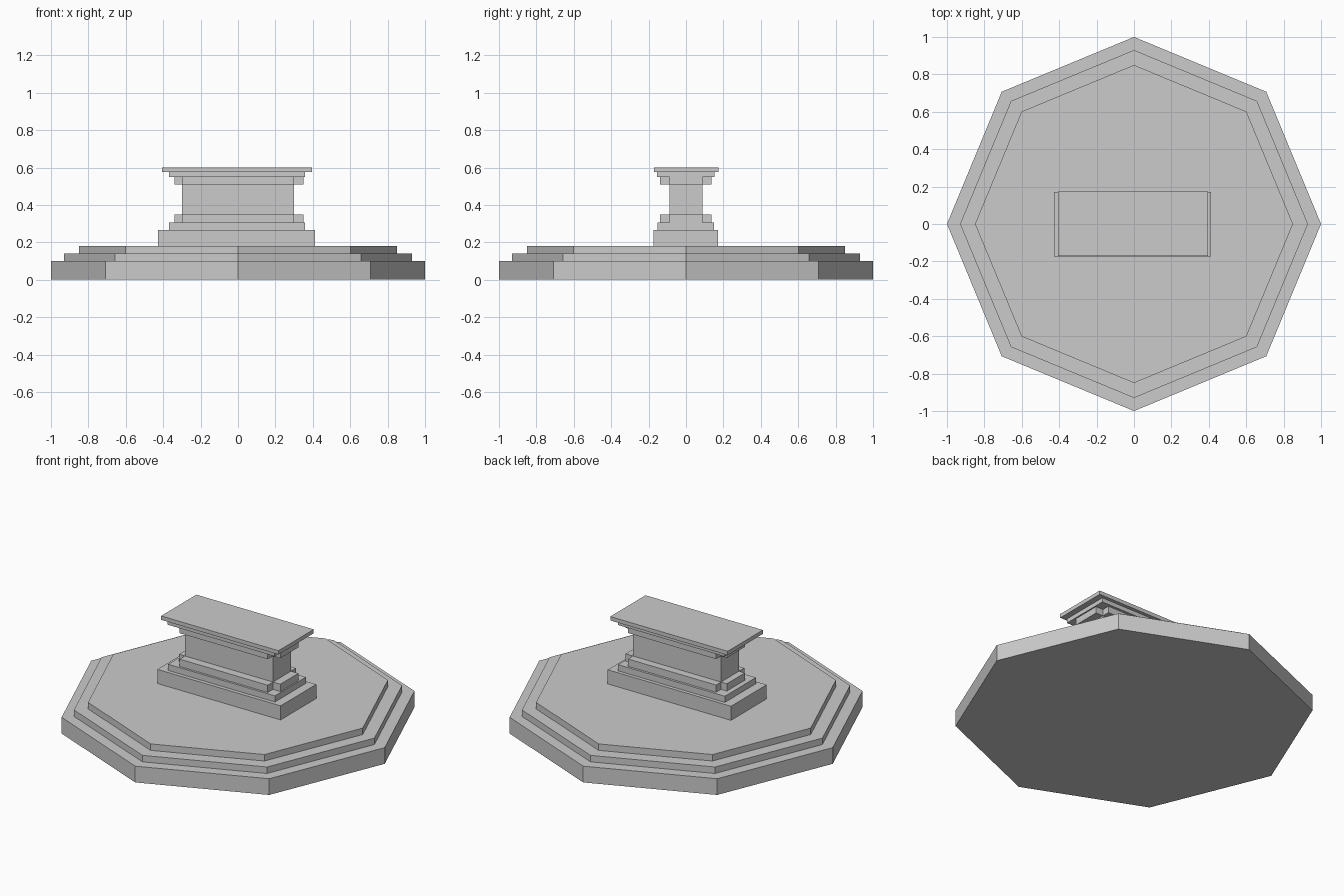
import bpy

if "Cube" in bpy.data.objects:
    bpy.data.objects.remove(bpy.data.objects["Cube"])


def box(name, x0, x1, y0, y1, z0, z1):
    bpy.ops.mesh.primitive_cube_add(
        size=1, location=((x0 + x1) / 2, (y0 + y1) / 2, (z0 + z1) / 2))
    ob = bpy.context.object
    ob.name = name
    ob.scale = (x1 - x0, y1 - y0, z1 - z0)
    bpy.ops.object.transform_apply(location=False, rotation=False, scale=True)


def octagon(name, radius, z0, z1):
    # vertices lie on the x and y axes
    bpy.ops.mesh.primitive_cylinder_add(
        vertices=8, radius=radius, depth=z1 - z0, location=(0, 0, (z0 + z1) / 2))
    bpy.context.object.name = name


# Stepped octagonal platform
for i, (r, z0, z1) in enumerate([(1, 0, .10), (.93, .10, .14), (.85, .14, .18)]):
    octagon(f"platform_step_{i + 1}", r, z0, z1)

# Pedestal: plinth, shaft and cap
box("plinth", -.427, .413, -.175, .172, .18, .267)
box("lower_slab", -.37, .358, -.152, .15, .267, .305)
box("shaft", -.30, .30, -.088, .088, .305, .55)
box("upper_slab", -.37, .358, -.156, .152, .55, .576)
box("cap", -.405, .395, -.17, .173, .576, .60)

# Trim strips on each shaft face, leaving the corners open
for level, z0, z1 in (("lower", .305, .35), ("upper", .51, .55)):
    box(f"{level}_front_trim", -.30, .30, -.139, -.088, z0, z1)
    box(f"{level}_back_trim", -.30, .30, .088, .136, z0, z1)
    box(f"{level}_left_trim", -.34, -.30, -.088, .088, z0, z1)
    box(f"{level}_right_trim", .30, .35, -.088, .088, z0, z1)
